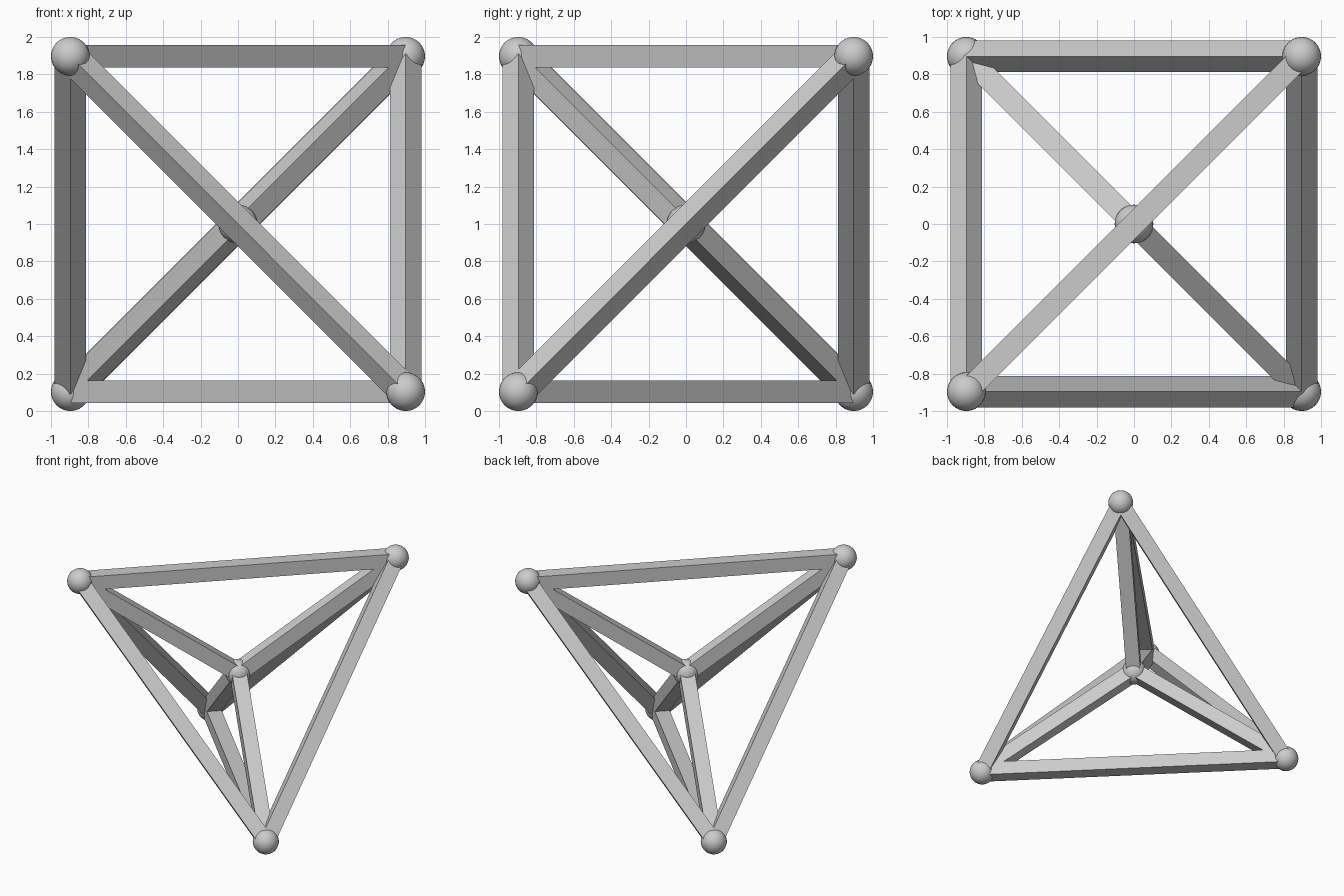
import bpy
from itertools import combinations
from mathutils import Vector

if "Cube" in bpy.data.objects:
    bpy.data.objects.remove(bpy.data.objects["Cube"])

A = 0.8965          # half spacing of the corner joints
BALL_R = 0.1035     # joint radius
BAR_R = 0.084       # half diagonal of the square bars

gray = bpy.data.materials.new("light_gray")
gray.diffuse_color = (0.6, 0.6, 0.6, 1)
gray.use_nodes = True
gray.node_tree.nodes["Principled BSDF"].inputs["Base Color"].default_value = gray.diffuse_color


def ball(name, pos):
    bpy.ops.mesh.primitive_uv_sphere_add(segments=32, ring_count=16, radius=BALL_R, location=pos)
    ob = bpy.context.object
    ob.name = name
    ob.data.materials.append(gray)
    bpy.ops.object.shade_smooth()


def bar(name, p, q):
    # square bar, turned from upright by the shortest rotation
    d = q - p
    rot = Vector((0, 0, 1)).rotation_difference(d.normalized())
    bpy.ops.mesh.primitive_cylinder_add(vertices=4, radius=BAR_R, depth=d.length,
                                        location=(p + q) / 2, rotation=rot.to_euler())
    ob = bpy.context.object
    ob.name = name
    ob.data.materials.append(gray)


center = Vector((0, 0, 1))
corners = [center + A * Vector(s) for s in
           ((-1, -1, 1), (1, 1, 1), (1, -1, -1), (-1, 1, -1))]

# Joints and spokes from the middle
ball("center_joint", center)
for i, c in enumerate(corners):
    ball(f"corner_joint_{i + 1}", c)
    bar(f"spoke_{i + 1}", center, c)

# Outer edges of the tetrahedron
for i, (p, q) in enumerate(combinations(corners, 2)):
    if p.z > q.z:
        p, q = q, p
    bar(f"edge_bar_{i + 1}", p, q)
